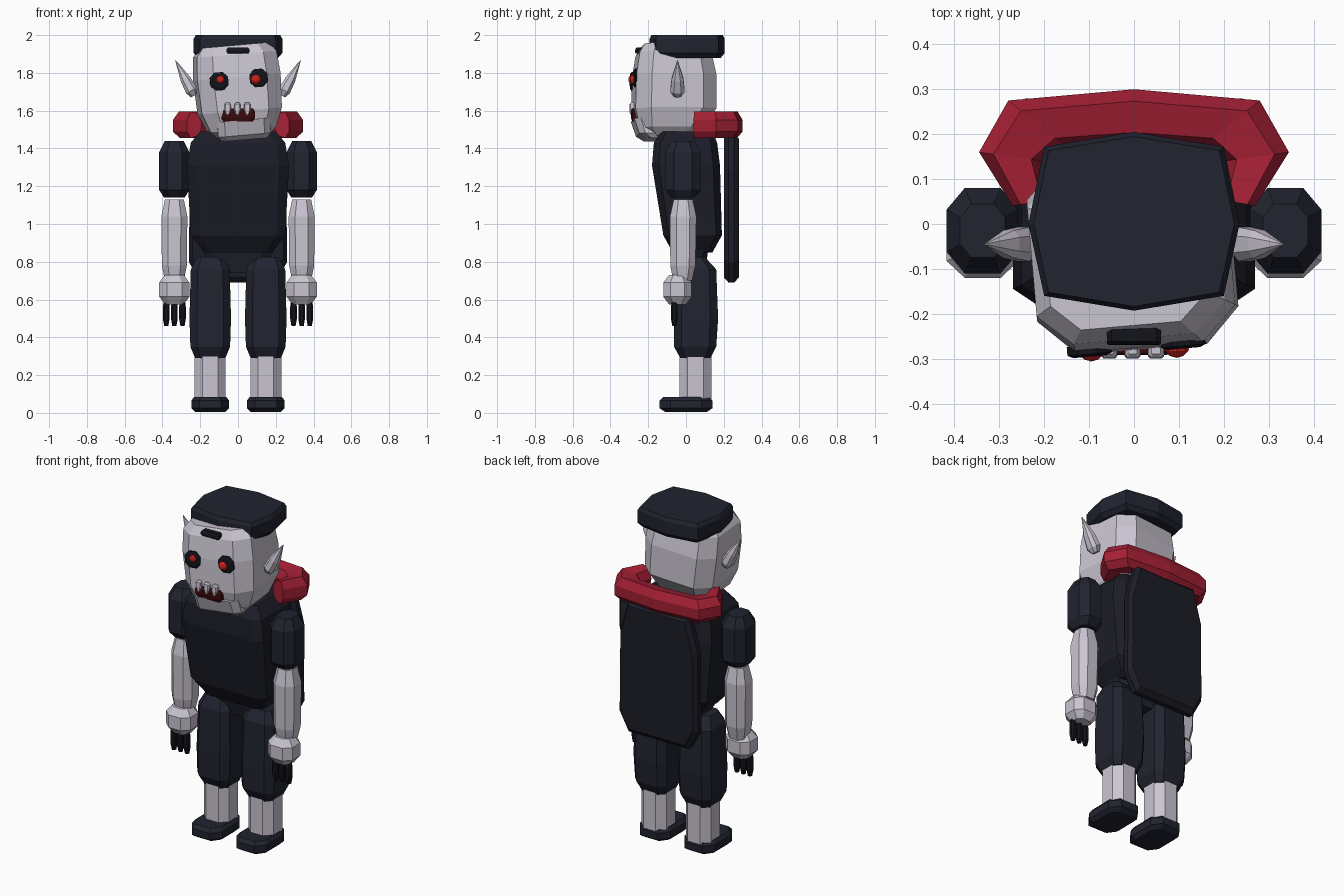
import bpy, bmesh, math
from mathutils import Matrix, Vector


def material(name, r, g, b):
    m = bpy.data.materials.new(name)
    m.diffuse_color = tuple((c / 255) ** 2.2 for c in (r, g, b)) + (1,)
    return m


NAVY = material("navy cloth", 38, 40, 51)
CHARCOAL = material("charcoal cloth", 33, 34, 43)
SKIN = material("pale skin", 201, 196, 208)
RED = material("red collar", 164, 37, 56)
EYE = material("glowing red", 205, 38, 34)
MOUTH = material("dark mouth", 62, 18, 20)
BLACK = material("black", 26, 27, 33)


def finish(name, bm, mat, matrix=None):
    bmesh.ops.recalc_face_normals(bm, faces=bm.faces)
    if matrix:
        bm.transform(matrix)
    me = bpy.data.meshes.new(name)
    bm.to_mesh(me)
    bm.free()
    me.materials.append(mat)
    ob = bpy.data.objects.new(name, me)
    bpy.context.collection.objects.link(ob)
    return ob


def skin_rings(bm, rings):
    """Bridge equal-length closed rings and cap both ends."""
    vs = [[bm.verts.new(p) for p in ring] for ring in rings]
    n = len(vs[0])
    for a, b in zip(vs, vs[1:]):
        for i in range(n):
            bm.faces.new((a[i], a[(i + 1) % n], b[(i + 1) % n], b[i]))
    bm.faces.new(vs[0])
    bm.faces.new(vs[-1])


def loft(name, mat, rings, cut=0.4, matrix=None):
    """Stack of corner-cut rectangles; each ring is (z, cx, half width, y front, y back)."""
    out = []
    for z, cx, rx, y0, y1 in rings:
        cy, ry, k = (y0 + y1) / 2, (y1 - y0) / 2, 1 - cut
        shape = [(1, -k), (1, k), (k, 1), (-k, 1), (-1, k), (-1, -k), (-k, -1), (k, -1)]
        out.append([(cx + rx * u, cy + ry * v, z) for u, v in shape])
    bm = bmesh.new()
    skin_rings(bm, out)
    return finish(name, bm, mat, matrix)


# torso and pelvis
loft("torso", CHARCOAL, [(0.85, 0, 0.18, -0.07, 0.14), (0.94, 0, 0.25, -0.12, 0.19),
                         (1.31, 0, 0.27, -0.18, 0.18), (1.43, 0, 0.25, -0.17, 0.165),
                         (1.49, 0, 0.2, -0.13, 0.14)], 0.2)
loft("pelvis", NAVY, [(0.74, 0, 0.12, 0.0, 0.1), (0.88, 0, 0.2, -0.04, 0.12)], 0.3)

# cape: flat outline, thick in the middle with thinned rim
outline = [(0.2, 0.69), (0.26, 0.8), (0.255, 1.28), (0.2, 1.48)]
outline += [(-x, z) for x, z in reversed(outline)]
bm = bmesh.new()
skin_rings(bm, [[(x * s, y, 1.08 + (z - 1.08) * s) for x, z in outline]
                for y, s in ((0.2, 0.93), (0.225, 1), (0.255, 1), (0.28, 0.93))])
finish("cape", bm, CHARCOAL)

# limbs, both sides
for s, side in ((-1, "left"), (1, "right")):
    x = 0.147 * s
    loft(side + "_shoe", NAVY, [(0.005, x, 0.08, -0.11, 0.11), (0.025, x, 0.1, -0.14, 0.14),
                                (0.065, x, 0.1, -0.14, 0.14), (0.085, x, 0.085, -0.12, 0.12)], 0.42)
    loft(side + "_shin", SKIN, [(0.07, x, 0.082, -0.035, 0.135), (0.32, x, 0.082, -0.035, 0.135)], 0.5)
    loft(side + "_thigh", NAVY, [(0.29, x, 0.08, -0.03, 0.13), (0.35, x, 0.105, -0.063, 0.16),
                                 (0.5, x, 0.11, -0.065, 0.17), (0.76, x, 0.103, -0.055, 0.16),
                                 (0.825, x, 0.07, -0.02, 0.1)], 0.35)
    x = 0.337 * s
    loft(side + "_sleeve", NAVY, [(1.14, x, 0.055, -0.075, 0.045), (1.18, x, 0.08, -0.11, 0.08),
                                  (1.38, x, 0.08, -0.11, 0.08), (1.44, x, 0.05, -0.075, 0.045)], 0.5)
    loft(side + "_forearm", SKIN, [(0.7, x, 0.05, -0.068, 0.032), (0.78, x, 0.066, -0.083, 0.05),
                                   (1.04, x, 0.069, -0.085, 0.055), (1.13, x, 0.05, -0.065, 0.035)], 0.5)
    loft(side + "_hand", SKIN, [(0.575, x, 0.05, -0.09, 0.0), (0.615, x, 0.08, -0.12, 0.03),
                                (0.69, x, 0.08, -0.12, 0.03), (0.73, x, 0.05, -0.09, 0.0)], 0.5)
    for i in (-1, 0, 1):
        fx = x + 0.043 * i
        loft(f"{side}_finger_{i + 2}", BLACK, [(0.46, fx, 0.011, -0.072, -0.05), (0.5, fx, 0.018, -0.08, -0.044),
                                               (0.56, fx, 0.018, -0.08, -0.044), (0.6, fx, 0.012, -0.073, -0.05)], 0.5)
    # pointed ear, leaning outward
    lean = Matrix.Translation((0.232 * s, -0.045, 1.68)) @ Matrix.Rotation(math.radians(28) * s, 4, 'Y')
    loft(side + "_ear", SKIN, [(0, 0, 0.02, -0.02, 0.02), (0.03, 0, 0.032, -0.038, 0.038),
                               (0.1, 0, 0.027, -0.031, 0.031), (0.21, 0, 0.002, -0.002, 0.002)], 0.5, lean)

# collar: open band swept round the back of the neck
stations = [((0.27, 0.04), (0.19, 0.055)), ((0.345, 0.16), (0.2, 0.14)),
            ((0.28, 0.275), (0.15, 0.17)), ((0, 0.3), (0, 0.18))]
stations += [((-a[0], a[1]), (-b[0], b[1])) for a, b in reversed(stations[:-1])]
section = [(0, 1.55), (0.22, 1.595), (0.8, 1.58), (1, 1.53), (0.85, 1.47), (0.25, 1.455), (0, 1.49)]
bm = bmesh.new()
skin_rings(bm, [[(*Vector(a).lerp(Vector(b), t), z) for t, z in section] for a, b in stations])
finish("collar", bm, RED)

# head, slightly rolled and turned
pivot = Vector((0, -0.06, 1.7))
TILT = (Matrix.Translation(pivot) @ Matrix.Rotation(math.radians(5), 4, 'Z')
        @ Matrix.Rotation(math.radians(-5), 4, 'Y') @ Matrix.Translation(-pivot))
loft("head", SKIN, [(1.455, 0, 0.13, -0.2, 0.0), (1.5, 0, 0.175, -0.255, 0.07),
                    (1.6, 0, 0.213, -0.28, 0.15), (1.78, 0, 0.222, -0.275, 0.15),
                    (1.9, 0, 0.212, -0.255, 0.125), (1.948, 0, 0.175, -0.225, 0.1)], 0.36, TILT)
loft("jaw", SKIN, [(1.445, 0, 0.12, -0.22, -0.05), (1.47, 0, 0.14, -0.258, -0.03),
                   (1.55, 0, 0.14, -0.285, -0.03)], 0.25, TILT)
loft("mouth", MOUTH, [(1.542, 0, 0.078, -0.285, -0.2), (1.56, 0, 0.09, -0.29, -0.2),
                      (1.595, 0, 0.09, -0.292, -0.2), (1.612, 0, 0.078, -0.287, -0.2)], 0.2)
for i in (-1, 0, 1):
    tx = 0.052 * i - 0.003
    loft(f"tooth_{i + 2}", SKIN, [(1.58, tx, 0.008, -0.297, -0.26), (1.605, tx, 0.018, -0.3, -0.26),
                                  (1.635, tx, 0.016, -0.298, -0.26), (1.643, tx, 0.01, -0.29, -0.265)], 0.3)
loft("forehead_mark", BLACK, [(1.903, 0, 0.054, -0.266, -0.22), (1.912, 0, 0.06, -0.27, -0.22),
                              (1.926, 0, 0.06, -0.268, -0.22), (1.935, 0, 0.05, -0.262, -0.22)], 0.1)

# eyes: dark sockets with red balls
for x, y, sx, name in ((-0.095, -0.276, -0.113, "left"), (0.095, -0.268, 0.097, "right")):
    spin = TILT @ Matrix.Translation((sx, 0, 1.765)) @ Matrix.Rotation(math.radians(90), 4, 'X')
    loft(name + "_eye_socket", BLACK, [(0.26, 0, 0.048, -0.048, 0.048), (0.28, 0, 0.048, -0.048, 0.048),
                                       (0.286, 0, 0.036, -0.036, 0.036)], 0.55, spin)
    bm = bmesh.new()
    bmesh.ops.create_uvsphere(bm, u_segments=8, v_segments=6, radius=0.03)
    finish(name + "_eye", bm, EYE, Matrix.Translation((x, y, 1.765)) @ Matrix.Rotation(math.radians(90), 4, 'X'))

# flat cap of hair
cap = [(0.2, -0.16), (0.235, 0), (0.2, 0.172), (0, 0.205)]
cap += [(-0.2, 0.172), (-0.235, 0), (-0.2, -0.16), (0, -0.193)]
bm = bmesh.new()
skin_rings(bm, [[(x * s, y * s, z) for x, y in cap]
                for z, s in ((1.88, 0.9), (1.905, 1), (1.98, 1), (2.0, 0.95))])
finish("cap", bm, NAVY)
